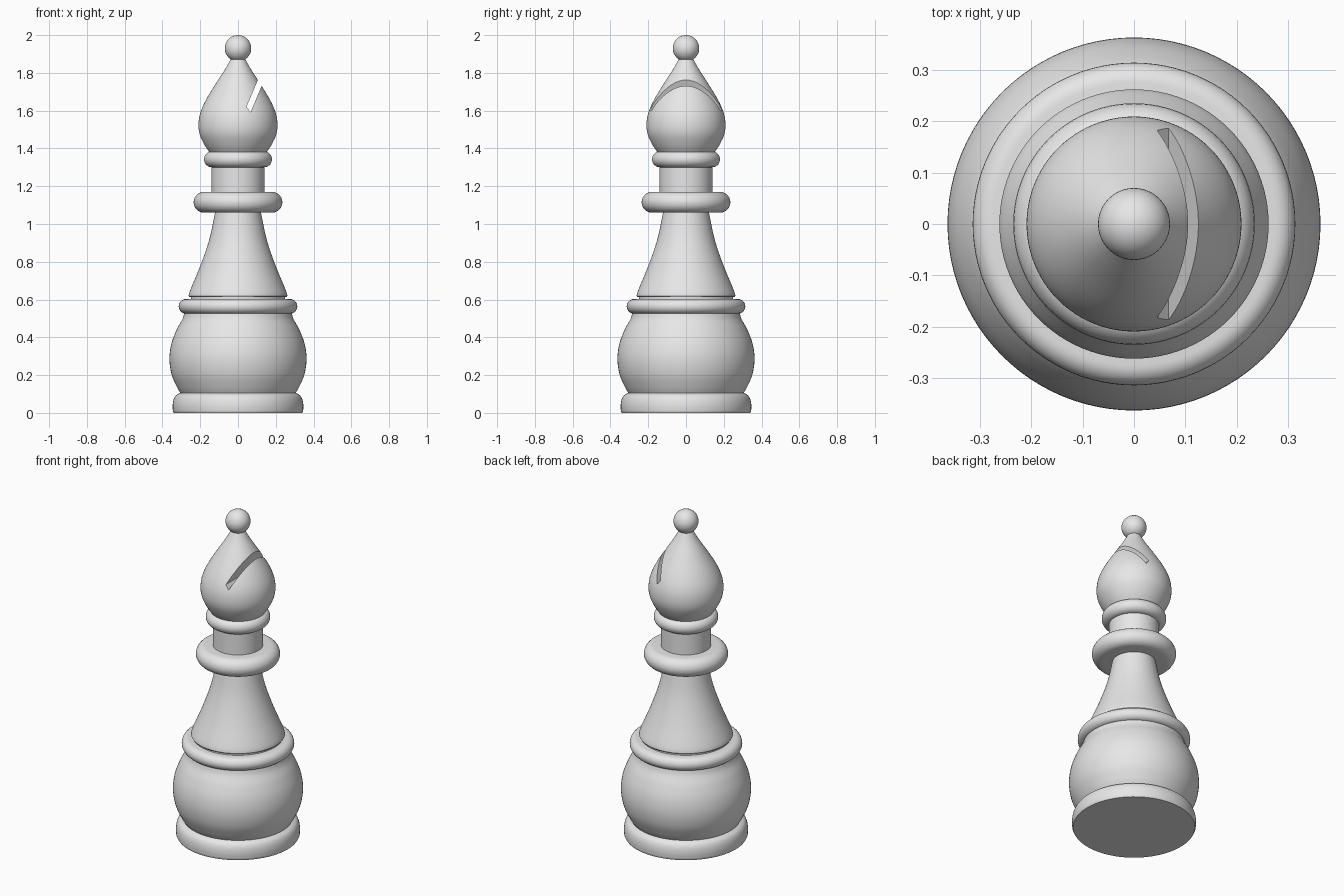
import bpy, bmesh, math
from mathutils import Vector

SEGMENTS = 96

cube = bpy.data.objects.get("Cube")
if cube:
    bpy.data.objects.remove(cube, do_unlink=True)

grey = bpy.data.materials.new("plain grey")
grey.use_nodes = True
COLOUR = (0.8, 0.8, 0.8, 1)
grey.diffuse_color = COLOUR
grey.node_tree.nodes["Principled BSDF"].inputs["Base Color"].default_value = COLOUR


def make_object(name, bm):
    bmesh.ops.recalc_face_normals(bm, faces=bm.faces)
    mesh = bpy.data.meshes.new(name)
    bm.to_mesh(mesh)
    bm.free()
    mesh.materials.append(grey)
    obj = bpy.data.objects.new(name, mesh)
    bpy.context.collection.objects.link(obj)
    return obj


def activate(obj):
    bpy.ops.object.select_all(action='DESELECT')
    obj.select_set(True)
    bpy.context.view_layer.objects.active = obj


def smooth(obj, angle=32):
    activate(obj)
    bpy.ops.object.shade_smooth_by_angle(angle=math.radians(angle))


def curve(points, steps=6):
    """Smooth curve through a few (radius, height) points."""
    p = [Vector(q) for q in points]
    p = [2 * p[0] - p[1]] + p + [2 * p[-1] - p[-2]]
    out = []
    for a, b, c, d in zip(p, p[1:], p[2:], p[3:]):
        for i in range(steps):
            t = i / steps
            out.append(0.5 * (2 * b + (c - a) * t + (2 * a - 5 * b + 4 * c - d) * t**2
                              + (3 * b - a - 3 * c + d) * t**3))
    return [tuple(q) for q in out] + [tuple(points[-1])]


def arc(r, z, radius, start, end, steps=14):
    angles = [math.radians(start + (end - start) * i / steps) for i in range(steps + 1)]
    return [(r + radius * math.cos(a), z + radius * math.sin(a)) for a in angles]


def lathe(name, profile):
    """Closed solid of revolution with flat end caps."""
    bm = bmesh.new()
    rings = []
    for r, z in profile:
        rings.append([bm.verts.new((r * math.cos(k * math.tau / SEGMENTS),
                                    r * math.sin(k * math.tau / SEGMENTS), z))
                      for k in range(SEGMENTS)])
    for low, high in zip(rings, rings[1:]):
        for k in range(SEGMENTS):
            n = (k + 1) % SEGMENTS
            bm.faces.new((low[k], low[n], high[n], high[k]))
    bm.faces.new(rings[0][::-1])
    bm.faces.new(rings[-1])
    return make_object(name, bm)


def bead(name, radius, bottom, top):
    """Disc with a fully rounded rim."""
    half = (top - bottom) / 2
    smooth(lathe(name, arc(radius - half, bottom + half, half, -90, 90)))


# Foot and round lower body
smooth(lathe("foot", [(0.34, 0)] + curve(
    [(0.345, 0.01), (0.346, 0.04), (0.341, 0.07), (0.329, 0.092), (0.308, 0.105)])))
smooth(lathe("lower_body", curve(
    [(0.302, 0.1), (0.325, 0.14), (0.352, 0.205), (0.363, 0.285), (0.353, 0.365),
     (0.325, 0.44), (0.295, 0.495), (0.284, 0.53)])))
bead("lower_ring", 0.314, 0.525, 0.603)

# Flared stem standing on a narrow groove
smooth(lathe("stem_groove", [(0.25, 0.59), (0.25, 0.622)]))
smooth(lathe("stem", [(0.258, 0.613)] + curve(
    [(0.262, 0.62), (0.253, 0.65), (0.209, 0.755), (0.17, 0.86),
     (0.144, 0.95), (0.12, 1.07)])))

# Collar, neck and upper ring
bead("collar", 0.235, 1.06, 1.17)
smooth(lathe("neck", [(0.14, 1.15), (0.14, 1.32)]))
bead("upper_ring", 0.18, 1.3, 1.385)

# Pointed head with a slanted slot cut through its left side
head = lathe("head", curve(
    [(0.148, 1.375), (0.178, 1.42), (0.203, 1.475), (0.209, 1.53), (0.199, 1.59),
     (0.168, 1.66), (0.11, 1.755), (0.065, 1.825), (0.035, 1.88), (0.025, 1.9)]))
slot = [(0.045, 1.62), (0.067, 1.593), (0.187, 1.877), (0.165, 1.904)]
bm = bmesh.new()
front, back = ([bm.verts.new((x, y, z)) for x, z in slot] for y in (-0.4, 0.4))
bm.faces.new(front)
bm.faces.new(back[::-1])
for i in range(4):
    j = (i + 1) % 4
    bm.faces.new((front[i], back[i], back[j], front[j]))
cutter = make_object("slot_cutter", bm)
cutter.hide_render = True
cut = head.modifiers.new("slot", 'BOOLEAN')
cut.operation = 'DIFFERENCE'
cut.solver = 'EXACT'
cut.object = cutter
activate(head)
bpy.ops.object.modifier_apply(modifier=cut.name)
bpy.data.objects.remove(cutter, do_unlink=True)
smooth(head)

# Ball finial
bm = bmesh.new()
bmesh.ops.create_uvsphere(bm, u_segments=48, v_segments=24, radius=0.07)
bmesh.ops.translate(bm, verts=bm.verts, vec=(0, 0, 1.93))
smooth(make_object("finial", bm))
